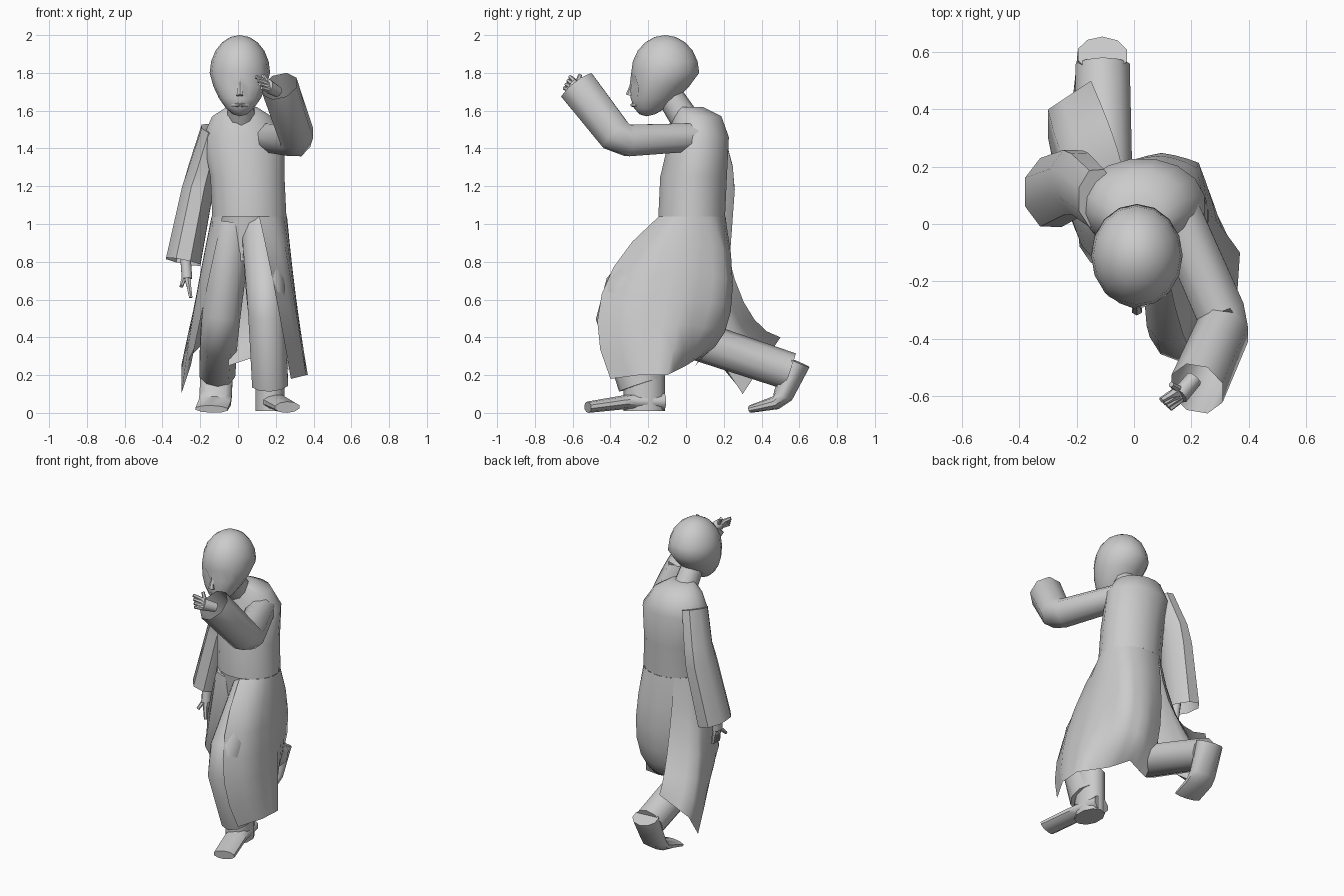
import bpy, bmesh, math
from mathutils import Vector

cube = bpy.data.objects.get("Cube")
if cube:
    bpy.data.objects.remove(cube, do_unlink=True)

grey = bpy.data.materials.new("plain grey")
grey.use_nodes = True
tone = (0.6, 0.6, 0.6, 1)
grey.diffuse_color = tone
grey.node_tree.nodes["Principled BSDF"].inputs["Base Color"].default_value = tone

UP = Vector((0, 0, 1))
SIDE = Vector((1, 0, 0))


def finish(name, bm, crease=50):
    """Turn a bmesh into a named, coloured and smoothly shaded object."""
    bmesh.ops.recalc_face_normals(bm, faces=bm.faces)
    mesh = bpy.data.meshes.new(name)
    bm.to_mesh(mesh)
    bm.free()
    mesh.materials.append(grey)
    obj = bpy.data.objects.new(name, mesh)
    bpy.context.collection.objects.link(obj)
    bpy.ops.object.select_all(action='DESELECT')
    obj.select_set(True)
    bpy.context.view_layer.objects.active = obj
    bpy.ops.object.shade_smooth_by_angle(angle=math.radians(crease))


def loft(name, centres, radii, axis=None, sides=10, open_end=False):
    """Skin a row of ellipses, square to the path or to a fixed axis."""
    bm = bmesh.new()
    loops = []
    last = len(centres) - 1
    for i, (centre, (wide, deep)) in enumerate(zip(centres, radii)):
        normal = axis or (centres[min(i + 1, last)] - centres[max(i - 1, 0)]).normalized()
        across = (SIDE - normal * SIDE.dot(normal)).normalized()
        along = normal.cross(across)
        turns = [math.tau * (k + 0.5) / sides for k in range(sides)]
        loops.append([bm.verts.new(centre + across * wide * math.cos(t) + along * deep * math.sin(t))
                      for t in turns])
    for lower, upper in zip(loops, loops[1:]):
        for k in range(sides):
            j = (k + 1) % sides
            bm.faces.new((lower[k], lower[j], upper[j], upper[k]))
    bm.faces.new(loops[0])
    if not open_end:
        bm.faces.new(loops[-1])
    finish(name, bm)


def limb(name, joints, start, end, sides=10, bevel=0.15, open_end=False):
    """Tapered tube through joints, with every bend cut into two rings."""
    points = [Vector(j) for j in joints]
    path = [points[0]]
    for before, bend, after in zip(points, points[1:], points[2:]):
        path += [bend.lerp(before, bevel), bend.lerp(after, bevel)]
    path.append(points[-1])
    start, end = Vector(start), Vector(end)
    radii = [start.lerp(end, i / (len(path) - 1)) for i in range(len(path))]
    loft(name, path, radii, sides=sides, open_end=open_end)


def hand(name, wrist, palm, tip, spread, thumb):
    """Palm with four fingers fanned along the spread direction and a thumb."""
    wrist, palm, tip, spread = map(Vector, (wrist, palm, tip, spread))
    limb(name + "_palm", [wrist, palm], (.03, .03), (.03, .04), sides=8)
    tips = [tip + spread * (i - 1.5) for i in range(4)] + [Vector(thumb)]
    for i, end in enumerate(tips):
        root = wrist.lerp(palm, 0.7)
        knuckle = root.lerp(end, 0.5) + spread * (i - 1.5) * 0.3
        limb(f"{name}_finger_{i}", [root, knuckle, end], (.02, .02), (.01, .01), sides=6)


def skirt(name, first, last, controls, hems):
    """Open sheet of curved columns hanging from the waist ellipse."""
    bm = bmesh.new()
    rows, splits = 6, 3
    spans = len(hems) - 1
    grid = []
    for i in range(spans * splits + 1):
        span = min(i // splits, spans - 1)
        part = i / splits - span
        control = Vector(controls[span]).lerp(Vector(controls[span + 1]), part)
        hem = Vector(hems[span]).lerp(Vector(hems[span + 1]), part)
        turn = math.radians(first + (last - first) * i / (spans * splits))
        waist = WAIST + Vector((WAIST_SIZE[0] * math.cos(turn), WAIST_SIZE[1] * math.sin(turn), 0))
        steps = [r / rows for r in range(rows + 1)]
        grid.append([bm.verts.new(waist * (1 - t) ** 2 + control * 2 * t * (1 - t) + hem * t * t)
                     for t in steps])
    for left, right in zip(grid, grid[1:]):
        for k in range(rows):
            bm.faces.new((left[k], left[k + 1], right[k + 1], right[k]))
    finish(name, bm, 70)


# Head: a ball narrowed and drawn forward towards the chin, with eye sockets
head = bmesh.new()
bmesh.ops.create_uvsphere(head, u_segments=16, v_segments=10, radius=1)
for vert in head.verts:
    x, y, z = vert.co
    drop = max(-z, 0)
    taper = 1 - drop * 0.25
    vert.co = (.01 + x * taper * .16, y * taper * .18 - .11 - drop * .1, 1.8 + z * (.23 if z < 0 else .2))
    if y < 0 and 0.1 < drop < 0.5 and 0.2 < abs(x) < 0.6:
        vert.co.y += .03
finish("head", head)
limb("nose", [(.01, -.28, 1.75), (.01, -.3, 1.68)], (.01, .01), (.02, .02), sides=6)
limb("mouth", [(-.03, -.26, 1.63), (.01, -.29, 1.63), (.05, -.26, 1.63)], (.01, .01), (.01, .01), sides=6)
limb("neck", [(.02, .03, 1.5), (.01, -.1, 1.7)], (.08, .08), (.07, .07))

# Coat body
WAIST = Vector((.06, .03, 1.04))
WAIST_SIZE = (.2, .18)
shoulders = [Vector((.02, .02, 1.62)), Vector((.02, .06, 1.57)), Vector((.03, .07, 1.46))]
chest = Vector((.05, .04, 1.25))
loft("coat_body", shoulders + [chest, WAIST],
     [(.08, .07), (.16, .13), (.22, .16), WAIST_SIZE, WAIST_SIZE], axis=UP, sides=16, open_end=True)

# Coat skirt: the left half covers the forward thigh, the right trails over the calf
BACK_FOLD = (-.05, .27, .45)
skirt("coat_skirt_left", -75, 120,
      [(.2, -.62, .65), (.3, -.4, .6), (.3, 0, .6), (.25, .33, .5), (.1, .33, .4), BACK_FOLD],
      [(.28, -.4, .18), (.36, -.25, .2), (.37, -.1, .2), (.2, 0, .25), (.1, .08, .3), (-.05, .05, .25)])
skirt("coat_skirt_right", 120, 225,
      [BACK_FOLD, (-.25, .15, .5), (-.25, 0, .5), (-.2, -.2, .5)],
      [(-.15, .5, .4), (-.3, .4, .25), (-.3, .3, .1), (-.25, .2, .25)])

# Sleeves with open cuffs
limb("left_sleeve", [(.14, .06, 1.46), (.32, -.35, 1.44), (.22, -.575, 1.73)],
     (.09, .08), (.1, .11), sides=8, bevel=0.1, open_end=True)
limb("right_sleeve", [(-.13, .09, 1.5), (-.2, .15, 1.25), (-.29, .11, .8)],
     (.07, .11), (.1, .13), sides=8, open_end=True)

# Hands
hand("left_hand", (.21, -.54, 1.7), (.16, -.6, 1.73), (.11, -.63, 1.75), (.01, -.01, -.02), (.13, -.56, 1.79))
hand("right_hand", (-.28, .07, .85), (-.27, .05, .71), (-.25, .04, .61), (0, .02, 0), (-.3, 0, .67))

# Trousers
limb("pelvis", [(.05, .02, 1.1), (.04, .01, .8)], (.18, .16), (.12, .12), sides=12)
limb("left_trouser", [(.12, 0, 1), (.15, -.38, .58), (.17, -.24, .15)], (.11, .12), (.1, .12))
limb("right_trouser", [(-.03, 0, 1), (-.1, -.05, .42), (-.11, .55, .22)], (.11, .12), (.1, .1))

# Boots
limb("left_boot", [(.16, -.12, .06), (.2, -.3, .06), (.26, -.52, .03)], (.07, .05), (.07, .03))
limb("left_boot_shaft", [(.17, -.22, .3), (.17, -.22, .01)], (.08, .11), (.08, .11))
limb("right_boot", [(-.11, .59, .27), (-.12, .5, .06), (-.14, .34, .02)], (.09, .07), (.09, .02))
